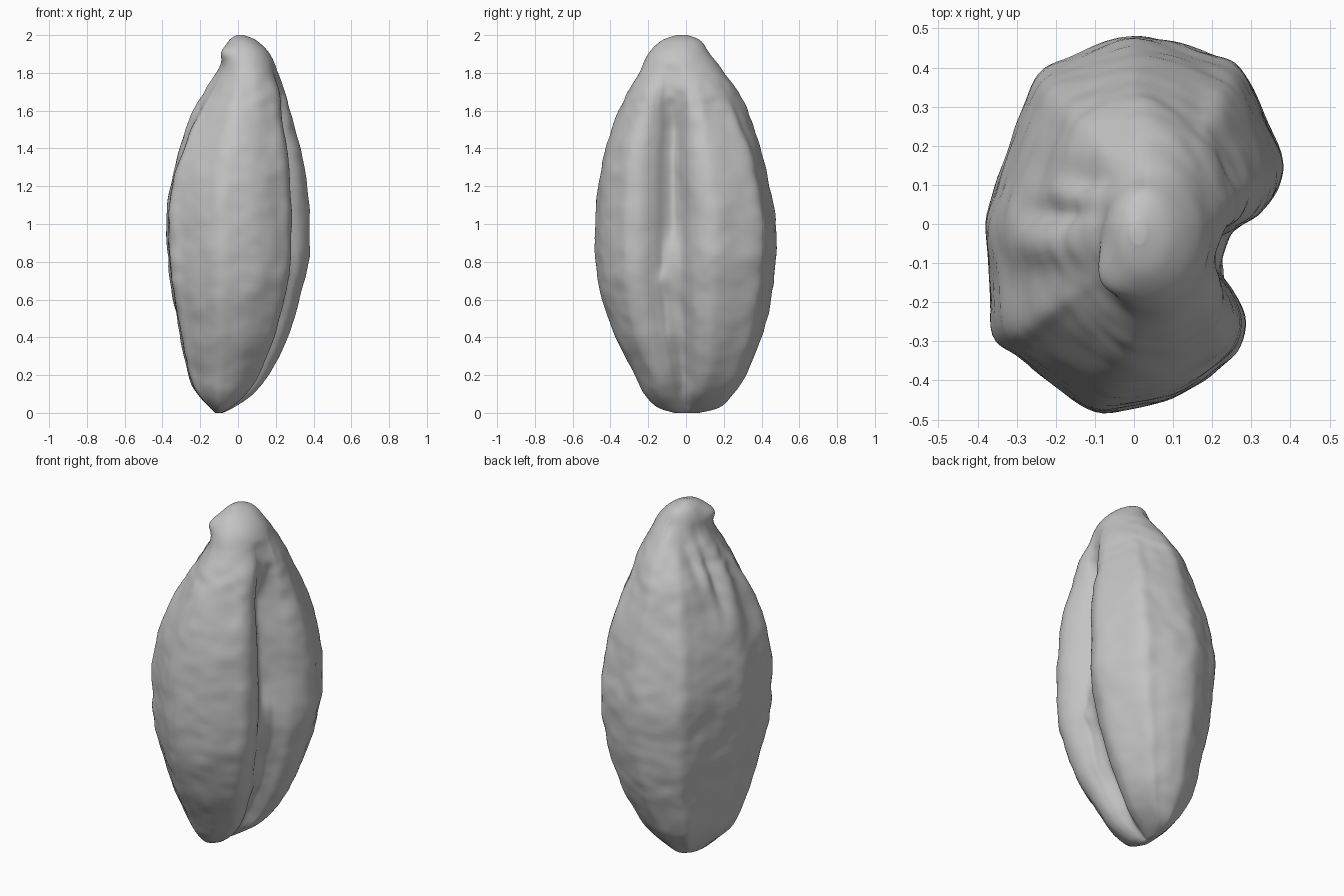
import bpy
import bmesh
import math
from mathutils import Vector, noise

cube = bpy.data.objects.get("Cube")
if cube:
    bpy.data.objects.remove(cube, do_unlink=True)

# Cross-section at the widest part, clockwise from the back, with the crease on +x
SECTION = [
    (0, .48), (.1, .465), (.2, .43), (.275, .398), (.33, .3), (.378, .18),
    (.375, .11), (.335, .04), (.27, 0), (.215, -.03), (.185, -.065), (.205, -.11),
    (.255, -.17), (.288, -.25), (.27, -.33), (.2, -.39), (.1, -.45), (0, -.475),
    (-.1, -.48), (-.2, -.42), (-.3, -.34), (-.36, -.285), (-.37, -.15),
    (-.378, 0), (-.35, .1), (-.315, .2), (-.28, .3), (-.24, .385),
    (-.16, .425), (-.08, .46)]

# Envelope up the kernel: z, x min, x max, y min, y max
ENVELOPE = [
    (0, -.12, -.08, -.06, .07), (.03, -.15, -.02, -.15, .18),
    (.1, -.215, .08, -.22, .25), (.2, -.265, .16, -.27, .32),
    (.4, -.305, .26, -.37, .40), (.6, -.345, .325, -.44, .45),
    (.8, -.37, .37, -.475, .475), (1, -.38, .375, -.475, .475),
    (1.2, -.36, .365, -.46, .445), (1.4, -.305, .335, -.425, .395),
    (1.6, -.235, .285, -.355, .33), (1.7, -.18, .26, -.305, .28),
    (1.8, -.12, .215, -.25, .21), (1.9, -.09, .17, -.2, .13),
    (1.97, -.05, .1, -.13, .08), (2, -.01, .03, -.05, .01)]


def spline(points, steps, closed):
    """Sample a Catmull-Rom spline through tuples of any length."""
    n = len(points)
    pick = (lambda i: points[i % n]) if closed else (
        lambda i: points[max(0, min(n - 1, i))])
    out = []
    for i in range(n if closed else n - 1):
        for s in range(steps):
            t = s / steps
            out.append(tuple(
                b + .5 * t * (c - a + t * (2 * a - 5 * b + 4 * c - d
                                           + t * (3 * (b - c) + d - a)))
                for a, b, c, d in zip(*(pick(i + k) for k in (-1, 0, 1, 2)))))
    if not closed:
        out.append(points[-1])
    return out


def bell(value, centre, width):
    return math.exp(-((value - centre) / width) ** 2)


def relief(p):
    """Outward offset for wrinkles, shoulders, germ hollow and lower crease."""
    ends = min(1, p.z / .3, (2 - p.z) / .3)
    h = .008 * ends * noise.noise(Vector((p.x * 6, p.y * 6, p.z * 7)))
    h += .006 * ends * noise.noise(Vector((p.x * 12, p.y * 12, p.z * 18)))
    # Slimmer diagonal shoulders below the tip, and a blunt corner on the tip
    h -= .025 * max(0, math.sin(2 * math.atan2(p.y, p.x))) * bell(p.z, 1.62, .22)
    h += .035 * bell(p.x, -.07, .06) * bell(p.y, -.14, .06) * bell(p.z, 1.92, .05)
    if p.x < .03:
        # Germ on the -x side: a notch under the tip, two grooves and a raised lip
        h -= .015 * bell(p.y, .02, .1) * bell(p.z, 1.86, .05)
        h -= .035 * bell(p.y, .13, .045) * bell(p.z, 1.72, .13)
        h -= .035 * bell(p.y, .03, .04) * bell(p.z, 1.62, .17)
        h += .020 * bell(p.y, -.06, .05) * bell(p.z, 1.58, .2)
    else:
        # The front lobe spreads over the crease in the lower half
        h += .050 * bell(p.y, -.06, .06) * bell(p.z, .78, .18)
        h += .020 * bell(p.y, -.11, .04) * bell(p.z, .7, .05)
        h += .040 * bell(p.y, -.06, .05) * bell(p.z, .45, .2)
    return h


def kernel_mesh():
    bm = bmesh.new()
    outline = spline(SECTION, 5, True)
    rings = []
    for z, x0, x1, y0, y1 in spline(ENVELOPE, 8, False):
        # The crease fades into a round section at the tip
        fade = max(0, min(1, (z - 1.5) / .35))
        centre = Vector(((x0 + x1) / 2, (y0 + y1) / 2, z))
        ring = []
        for x, y in outline:
            u, v = x / .38, y / .48
            r = math.hypot(u, v)
            k = 1 + fade * (1 / r - 1)
            p = centre + Vector((u * k * (x1 - x0) / 2, v * k * (y1 - y0) / 2, 0))
            out = (p - centre).normalized()
            ring.append(bm.verts.new(p + out * relief(p)))
        rings.append(ring)
    # Skin the rings and close both ends
    n = len(outline)
    for low, high in zip(rings, rings[1:]):
        for i in range(n):
            j = (i + 1) % n
            bm.faces.new((low[i], low[j], high[j], high[i]))
    bm.faces.new(rings[0])
    bm.faces.new(rings[-1])
    bmesh.ops.recalc_face_normals(bm, faces=bm.faces)
    mesh = bpy.data.meshes.new("grain_kernel")
    bm.to_mesh(mesh)
    bm.free()
    return mesh


# Plain grey surface
grey = bpy.data.materials.new("light_grey")
grey.use_nodes = True
colour = (.55, .55, .55, 1)
grey.diffuse_color = colour
for node in grey.node_tree.nodes:
    if node.type == 'BSDF_PRINCIPLED':
        node.inputs["Base Color"].default_value = colour

kernel = bpy.data.objects.new("grain_kernel", kernel_mesh())
bpy.context.collection.objects.link(kernel)
kernel.data.materials.append(grey)

# Soften the surface, then shade it smooth
soften = kernel.modifiers.new("soften", 'SMOOTH')
soften.factor = .5
soften.iterations = 2
bpy.ops.object.select_all(action='DESELECT')
kernel.select_set(True)
bpy.context.view_layer.objects.active = kernel
bpy.ops.object.shade_smooth_by_angle(angle=math.radians(60))
